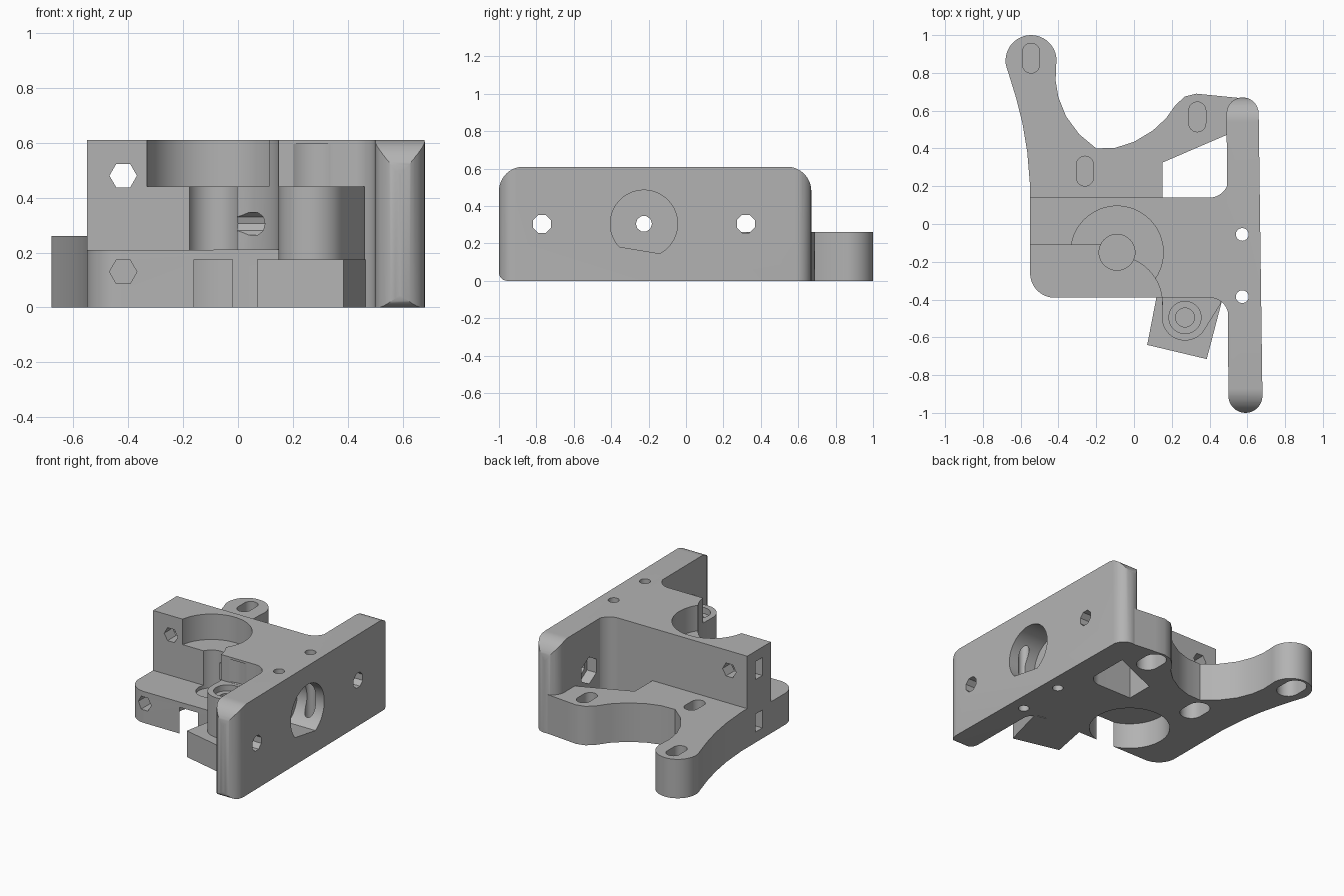
import bpy, bmesh
from math import sin, cos, radians

cube = bpy.data.objects.get("Cube")
if cube:
    bpy.data.objects.remove(cube, do_unlink=True)

GREY = (0.45, 0.45, 0.45, 1)
mat = bpy.data.materials.new("grey_plastic")
mat.use_nodes = True
mat.diffuse_color = GREY
mat.node_tree.nodes["Principled BSDF"].inputs["Base Color"].default_value = GREY

PLACE = {"x": lambda u, v, w: (w, u, v),
         "y": lambda u, v, w: (u, w, v),
         "z": lambda u, v, w: (u, v, w)}


def arc(cx, cy, r, a0, a1, n=16):
    angles = [radians(a0 + (a1 - a0) * i / n) for i in range(n + 1)]
    return [(cx + r * cos(a), cy + r * sin(a)) for a in angles]


def circle(cx, cy, r, n=48, turn=0):
    return arc(cx, cy, r, turn, turn + 360, n)[:-1]


def rect(u0, u1, v0, v1):
    return [(u0, v0), (u1, v0), (u1, v1), (u0, v1)]


def slot(cx, cy, r, half):
    return arc(cx, cy + half, r, 0, 180) + arc(cx, cy - half, r, 180, 360)


def prism(name, outline, axis, low, high):
    """Extrude a closed outline along an axis."""
    bm = bmesh.new()
    put = PLACE[axis]
    rings = [[bm.verts.new(put(u, v, w)) for u, v in outline] for w in (low, high)]
    bm.faces.new(rings[0])
    bm.faces.new(rings[1])
    n = len(outline)
    for i in range(n):
        j = (i + 1) % n
        bm.faces.new((rings[0][i], rings[0][j], rings[1][j], rings[1][i]))
    bmesh.ops.recalc_face_normals(bm, faces=bm.faces)
    mesh = bpy.data.meshes.new(name)
    bm.to_mesh(mesh)
    bm.free()
    mesh.materials.append(mat)
    ob = bpy.data.objects.new(name, mesh)
    bpy.context.collection.objects.link(ob)
    return ob


cutters = []


def cut(outline, axis, low, high):
    ob = prism("cutter", outline, axis, low, high)
    ob.hide_render = True
    cutters.append(ob)


def boolean(ob, other, operation):
    mod = ob.modifiers.new("cut", "BOOLEAN")
    mod.operation = operation
    mod.solver = "EXACT"
    mod.object = other


# Side plate: rounded ends in plan, rounded corners in side view
plan = (arc(0.59, -0.91, 0.09, 180, 360) + arc(0.575, 0.585, 0.085, 0, 180))
side_plate = prism("side_plate", plan, "z", 0, 0.61)
side = (arc(-0.955, 0.045, 0.045, 180, 270, 6) + [(0.7, 0), (0.67, 0.01)]
        + arc(0.54, 0.48, 0.13, 0, 90) + arc(-0.87, 0.48, 0.13, 90, 180))
side_shape = prism("side_shape", side, "x", 0.3, 0.9)
side_shape.hide_render = True
boolean(side_plate, side_shape, "INTERSECT")

# Main block with fillets into the plate
main = ([(-0.55, -0.11), (-0.09, -0.11), (-0.09, -0.39)]
        + arc(0.4, -0.49, 0.1, 90, 0) + [(0.56, -0.49), (0.56, 0.24)]
        + arc(0.4, 0.24, 0.1, 0, -90) + [(-0.55, 0.14)])
main_block = prism("main_block", main, "z", 0, 0.61)

# Low ledge at the front
ledge = (arc(-0.42, -0.26, 0.13, 180, 270) + [(0.1, -0.39), (0.1, -0.05), (-0.55, -0.05)])
front_ledge = prism("front_ledge", ledge, "z", 0, 0.21)

# Flange at the back with two curved arms
flange = ([(-0.55, 0.1), (-0.55, 0.2), (-0.565, 0.38), (-0.59, 0.53), (-0.625, 0.67)]
          + arc(-0.545, 0.865, 0.135, 205, -10, 24)
          + [(-0.415, 0.76), (-0.4, 0.67), (-0.36, 0.57), (-0.29, 0.475), (-0.2, 0.4),
             (-0.1, 0.403), (0, 0.435), (0.1, 0.495), (0.17, 0.56), (0.22, 0.63),
             (0.27, 0.675), (0.33, 0.69), (0.4, 0.683), (0.58, 0.665), (0.58, 0.51),
             (0.15, 0.325), (0.15, 0.1)])
rear_flange = prism("rear_flange", flange, "z", 0, 0.26)

# Hinge boss and its slanted foot
boss = arc(0.27, -0.495, 0.122, 180, 330, 24) + [(0.46, -0.42), (0.46, -0.35), (0.15, -0.35)]
hinge_boss = prism("hinge_boss", boss, "z", 0.17, 0.44)
foot = [(0.07, -0.64), (0.385, -0.715), (0.465, -0.41), (0.13, -0.33)]
slanted_foot = prism("slanted_foot", foot, "z", 0, 0.175)

# Bearing pockets, shaft bore and wheel clearance
cut(circle(-0.09, -0.15, 0.245, 64), "z", 0.44, 0.7)
cut(circle(-0.09, -0.15, 0.25, 64), "z", -0.1, 0.175)
cut(circle(-0.09, -0.15, 0.095), "z", 0.187, 0.7)
cut(circle(-0.1, -0.42, 0.25, 64), "z", 0.211, 0.7)

# Hinge counterbore, pin hole and room above the boss
cut(circle(0.27, -0.495, 0.085), "z", 0.4, 0.5)
cut(circle(0.27, -0.495, 0.05, 32), "z", 0.2, 0.45)
cut(circle(0.27, -0.495, 0.125), "z", 0.441, 0.595)

# Side plate: D-shaped socket, feed hole, bolt holes and nut traps
cut(arc(-0.225, 0.305, 0.18, -62, 223, 48), "x", 0.47, 0.8)
cut(circle(-0.225, 0.305, 0.043, 10), "x", -0.1, 0.6)
for y in (-0.77, 0.32):
    cut(circle(y, 0.305, 0.052, 8, 22.5), "x", 0.4, 0.8)
    cut(circle(y, 0.305, 0.09, 6, 30), "x", 0.4, 0.56)
for y in (-0.055, -0.385):
    cut(circle(0.573, y, 0.034, 16), "z", -0.1, 0.7)

# Hexagonal bolt holes and nut slots at the left-hand end
cut(circle(-0.418, 0.48, 0.05, 6), "y", -0.5, 0.3)
cut(circle(-0.418, 0.13, 0.05, 6), "y", -0.5, 0.12)
for z in (0.13, 0.48):
    cut(rect(-0.02, 0.05, z - 0.06, z + 0.06), "x", -0.7, -0.36)

# Flange slots, with wider recesses below
for x, y in ((-0.545, 0.878), (0.335, 0.567), (-0.26, 0.28)):
    cut(slot(x, y, 0.045, 0.034), "z", 0.13, 0.35)
    cut(slot(x, y, 0.072, 0.034), "z", -0.1, 0.12)

# Cut each part, then bake and shade it
parts = [side_plate, main_block, front_ledge, rear_flange, hinge_boss, slanted_foot]
for part in parts:
    for cutter in cutters:
        boolean(part, cutter, "DIFFERENCE")
deps = bpy.context.evaluated_depsgraph_get()
baked = [bpy.data.meshes.new_from_object(p.evaluated_get(deps)) for p in parts]
for part, mesh in zip(parts, baked):
    part.modifiers.clear()
    part.data = mesh
for helper in cutters + [side_shape]:
    bpy.data.objects.remove(helper, do_unlink=True)
bpy.ops.object.select_all(action="DESELECT")
for part in parts:
    part.select_set(True)
bpy.context.view_layer.objects.active = main_block
bpy.ops.object.shade_smooth_by_angle(angle=radians(30))
